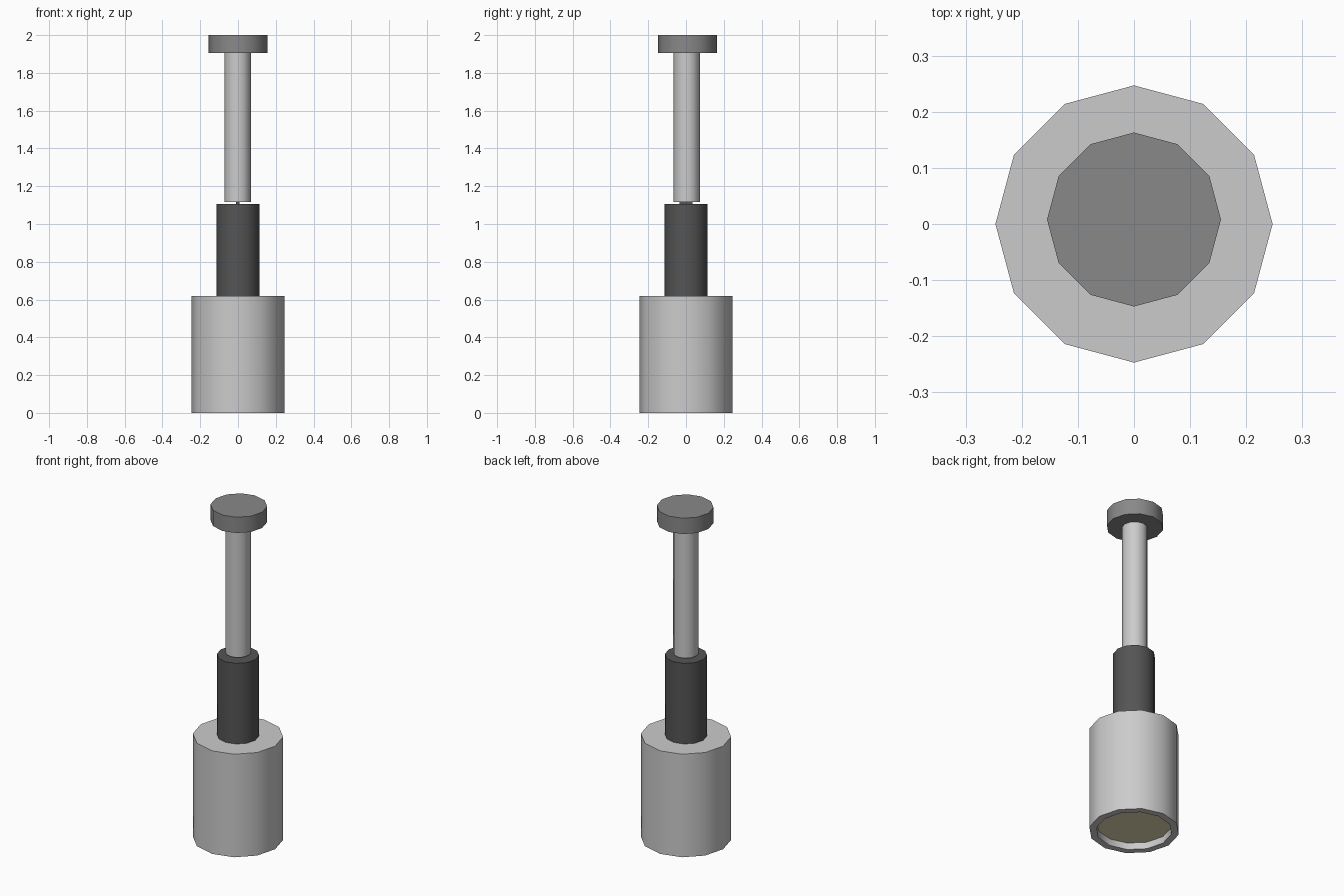
import bpy, math

if "Cube" in bpy.data.objects:
    bpy.data.objects.remove(bpy.data.objects["Cube"])

SIDES = 12


def colour(obj, rgb):
    mat = bpy.data.materials.new(obj.name + "_colour")
    mat.diffuse_color = (*rgb, 1)
    mat.use_nodes = True
    mat.node_tree.nodes["Principled BSDF"].inputs["Base Color"].default_value = mat.diffuse_color
    obj.data.materials.append(mat)


def lathe(name, profile, centre=(0, 0), rgb=None):
    """Revolve (radius, z) points into a low-sided solid; radius 0 is not used, ends are capped."""
    verts, faces = [], []
    for r, z in profile:
        for i in range(SIDES):
            a = 2 * math.pi * i / SIDES
            verts.append((centre[0] + r * math.cos(a), centre[1] + r * math.sin(a), z))
    n = len(profile)
    for k in range(n - 1):
        for i in range(SIDES):
            j = (i + 1) % SIDES
            faces.append((k * SIDES + i, k * SIDES + j, (k + 1) * SIDES + j, (k + 1) * SIDES + i))
    faces.append(tuple(reversed(range(SIDES))))
    faces.append(tuple(range((n - 1) * SIDES, n * SIDES)))
    mesh = bpy.data.meshes.new(name)
    mesh.from_pydata(verts, [], faces)
    obj = bpy.data.objects.new(name, mesh)
    bpy.context.collection.objects.link(obj)
    bpy.context.view_layer.objects.active = obj
    obj.select_set(True)
    bpy.ops.object.shade_smooth_by_angle(angle=math.radians(40))
    obj.select_set(False)
    if rgb:
        colour(obj, rgb)
    return obj


# Heavy canister with a recessed underside
lathe("canister", [(0.207, 0.045), (0.207, 0), (0.247, 0), (0.247, 0.62)])

# Tinted disc filling the recess
lathe("recess_disc", [(0.206, 0.04), (0.206, 0.044)], rgb=(0.8, 0.71, 0.45))

# Dark grip sleeve
lathe("grip_sleeve", [(0.115, 0.62), (0.115, 1.105)], rgb=(0.09, 0.09, 0.09))

# Long rod and end cap, sitting slightly off axis
lathe("rod", [(0.07, 1.117), (0.07, 1.905)], (-0.002, 0.004))
lathe("end_cap", [(0.155, 1.905), (0.155, 2.0)], (0, 0.008), (0.25, 0.25, 0.25))

# Flat tang linking sleeve and rod
bpy.ops.mesh.primitive_cube_add(size=1, location=(-0.001, 0, 1.11))
tang = bpy.context.object
tang.name = "tang"
tang.scale = (0.02, 0.07, 0.03)
colour(tang, (0.09, 0.09, 0.09))
